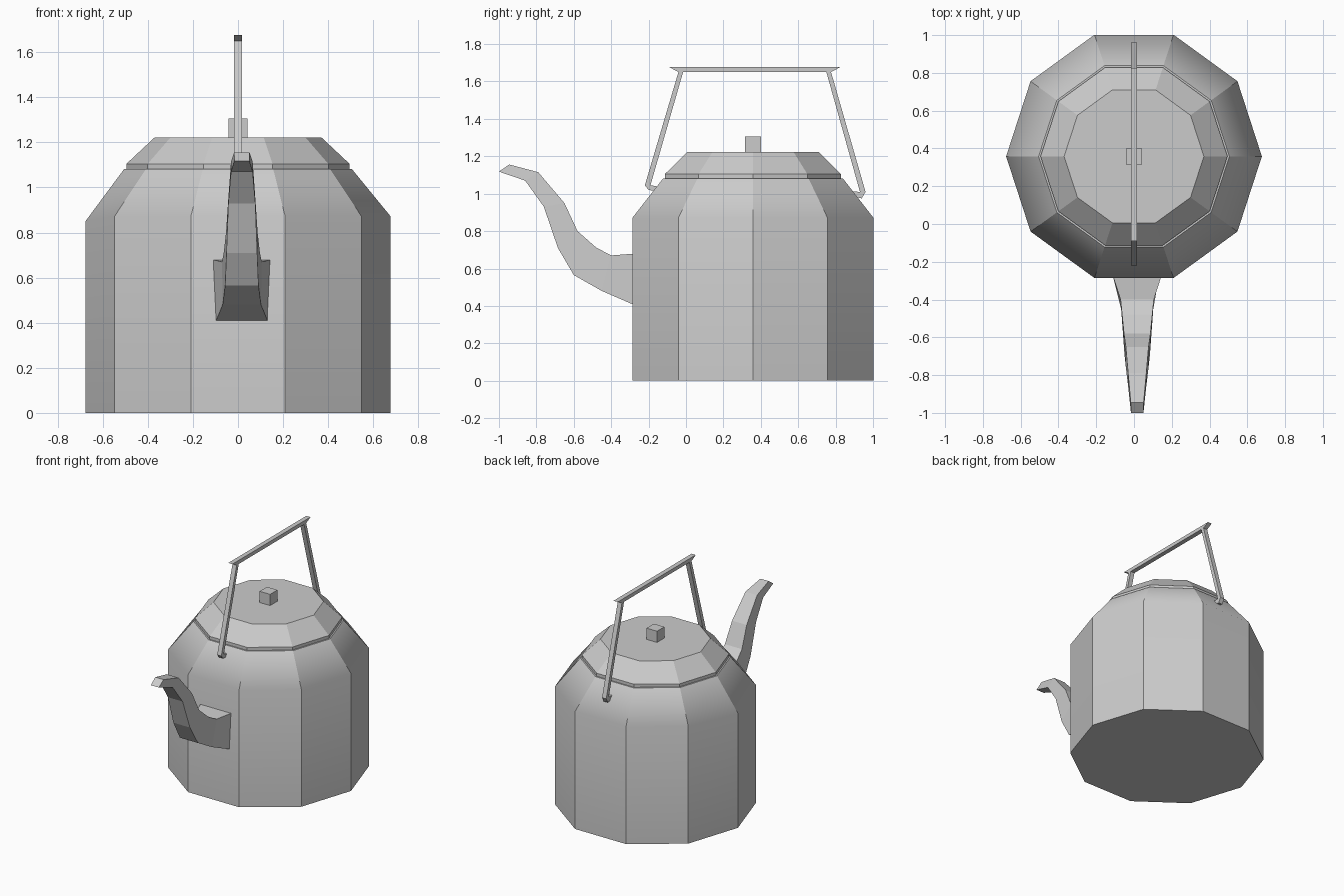
import bpy, bmesh
from math import cos, sin, tau

if "Cube" in bpy.data.objects:
    bpy.data.objects.remove(bpy.data.objects["Cube"])

CY = 0.358   # kettle axis
SIDES = 10


def make_object(name, bm):
    bmesh.ops.recalc_face_normals(bm, faces=bm.faces[:])
    me = bpy.data.meshes.new(name)
    bm.to_mesh(me)
    bm.free()
    ob = bpy.data.objects.new(name, me)
    bpy.context.collection.objects.link(ob)
    return ob


def loft(name, rings):
    """Skin a list of equal-length point rings and cap both ends."""
    bm = bmesh.new()
    loops = [[bm.verts.new(p) for p in ring] for ring in rings]
    n = len(loops[0])
    for a, b in zip(loops, loops[1:]):
        for i in range(n):
            j = (i + 1) % n
            bm.faces.new((a[i], a[j], b[j], b[i]))
    bm.faces.new(loops[0][::-1])
    bm.faces.new(loops[-1])
    return make_object(name, bm)


def decagon(r, z):
    return [(r * cos(tau * i / SIDES), CY + r * sin(tau * i / SIDES), z)
            for i in range(SIDES)]


def plate(name, outline, half):
    """Side-view (y, z) outline extruded across x."""
    return loft(name, [[(x, y, z) for y, z in outline] for x in (-half, half)])


# Body: straight ten-sided wall with a softly shaded shoulder
body = loft("body", [decagon(0.677, 0.0), decagon(0.677, 0.872), decagon(0.505, 1.082)])
me = body.data
for v in me.vertices:
    if v.co.x < -0.67 and 0.5 < v.co.z < 1:
        v.co.z = 0.85
for f in me.polygons:
    f.use_smooth = True
for e in me.edges:
    a, b = (me.vertices[i].co for i in e.vertices)
    e.use_edge_sharp = abs(a.z - b.z) > 0.1 or max(a.z, b.z) < 0.1 or min(a.z, b.z) > 1
mod = body.modifiers.new("shoulder_shading", 'WEIGHTED_NORMAL')
mod.keep_sharp = True

# Lid with a thin rim, and its square knob
loft("lid", [decagon(0.495, 1.07), decagon(0.495, 1.105), decagon(0.37, 1.222)])
k = 0.043
loft("lid_knob", [[(-k, CY - k, z), (k, CY - k, z), (k, CY + k, z), (-k, CY + k, z)]
                  for z in (1.215, 1.305)])

# Spout: tapering sections (lower y, z, upper y, z, half width low, half width high)
SX = 0.017
sections = [
    (-0.27, 0.402, -0.27, 0.680, 0.117, 0.130),
    (-0.45, 0.480, -0.40, 0.670, 0.085, 0.088),
    (-0.60, 0.565, -0.48, 0.712, 0.074, 0.080),
    (-0.685, 0.71, -0.58, 0.800, 0.068, 0.070),
    (-0.76, 0.930, -0.65, 0.950, 0.060, 0.060),
    (-0.86, 1.070, -0.79, 1.115, 0.048, 0.048),
    (-1.00, 1.118, -0.945, 1.156, 0.033, 0.034),
]
loft("spout", [[(SX - wl, yl, zl), (SX + wl, yl, zl), (SX + wh, yh, zh), (SX - wh, yh, zh)]
               for yl, zl, yh, zh, wl, wh in sections])

# Handle: grip bar with undercut ends, two splayed legs hooked into the shoulder
W = 0.017
plate("handle_grip", [(-0.09, 1.677), (0.825, 1.677), (0.775, 1.65), (-0.04, 1.65)], W)
plate("front_handle_leg", [(-0.04, 1.652), (-0.015, 1.652), (-0.19, 1.045), (-0.13, 1.035),
                           (-0.13, 1.01), (-0.20, 1.02), (-0.22, 1.045)], W)
plate("back_handle_leg", [(0.775, 1.652), (0.75, 1.652), (0.93, 1.01), (0.87, 1.012),
                          (0.87, 0.985), (0.94, 0.975), (0.96, 1.01)], W)
